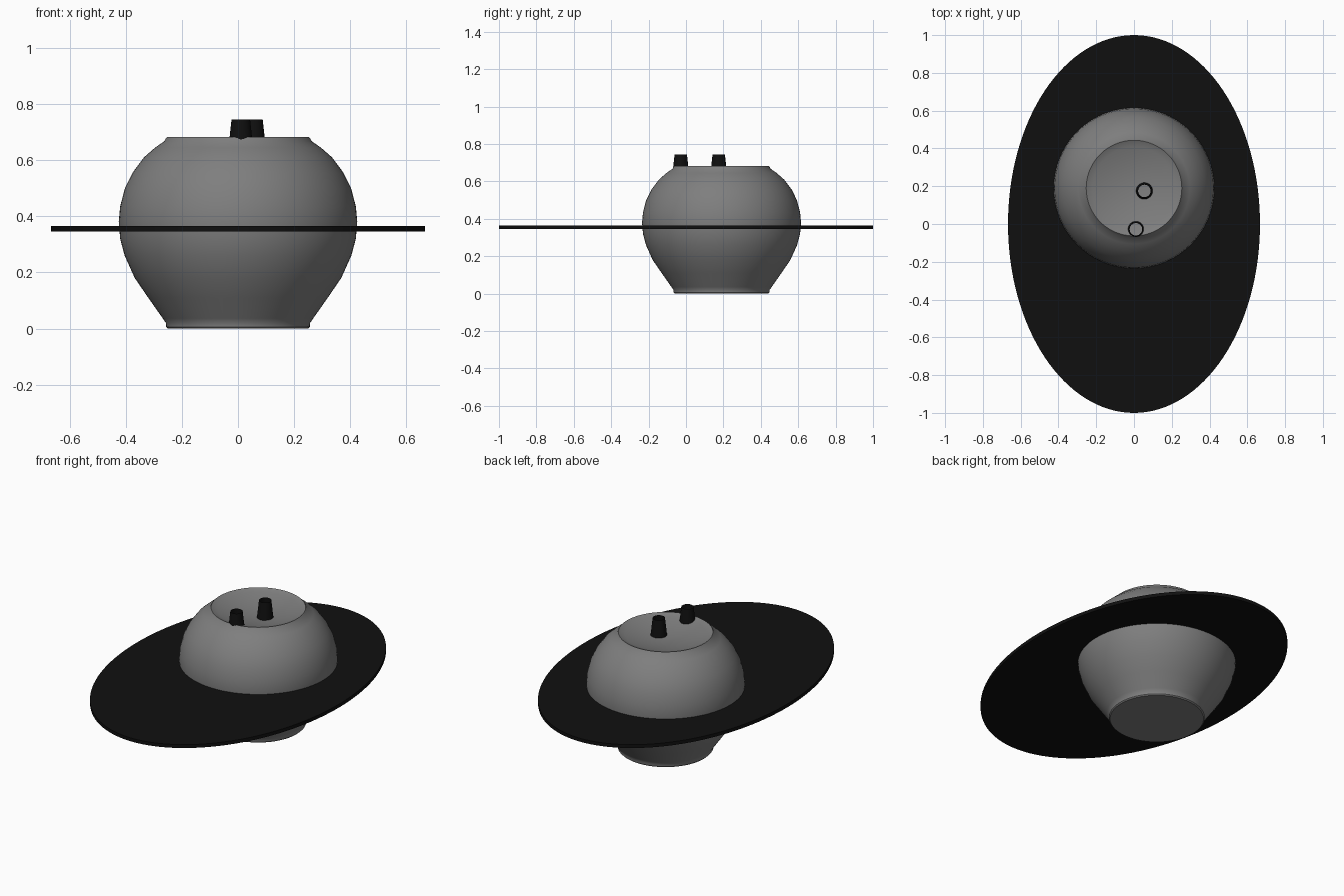
import bpy
import bmesh
import math

default = bpy.data.objects.get("Cube")
if default:
    bpy.data.objects.remove(default, do_unlink=True)


def make_material(name, value):
    mat = bpy.data.materials.new(name)
    mat.use_nodes = True
    color = (value, value, value, 1)
    mat.diffuse_color = color
    mat.node_tree.nodes["Principled BSDF"].inputs["Base Color"].default_value = color
    return mat


def lathe(name, profile, mat, location=(0, 0, 0), sides=96, scale=(1, 1, 1)):
    """Spin a (radius, height) profile around z."""
    bm = bmesh.new()
    verts = [bm.verts.new((r, 0, z)) for r, z in profile]
    edges = [bm.edges.new(pair) for pair in zip(verts, verts[1:])]
    bmesh.ops.spin(bm, geom=verts + edges, cent=(0, 0, 0), axis=(0, 0, 1),
                   angle=math.tau, steps=sides)
    bmesh.ops.remove_doubles(bm, verts=bm.verts, dist=0.0002)
    bmesh.ops.recalc_face_normals(bm, faces=bm.faces)
    for v in bm.verts:
        v.co.x *= scale[0]
        v.co.y *= scale[1]
    mesh = bpy.data.meshes.new(name)
    bm.to_mesh(mesh)
    bm.free()
    mesh.materials.append(mat)
    obj = bpy.data.objects.new(name, mesh)
    obj.location = location
    bpy.context.collection.objects.link(obj)
    bpy.ops.object.select_all(action="DESELECT")
    obj.select_set(True)
    bpy.context.view_layer.objects.active = obj
    bpy.ops.object.shade_smooth_by_angle(angle=math.radians(35))
    return obj


gray = make_material("mid_gray", 0.21)
black = make_material("black", 0.005)

# Round pot body: flat foot, bulging wall, rim and shallow dished top
wall = [(0, 0), (0.25, 0), (0.256, 0.006), (0.257, 0.02), (0.268, 0.036),
        (0.32, 0.11), (0.368, 0.18), (0.404, 0.26), (0.42, 0.32),
        (0.425, 0.38), (0.42, 0.435), (0.403, 0.5), (0.376, 0.555),
        (0.335, 0.61), (0.295, 0.645), (0.262, 0.668), (0.257, 0.678),
        (0.253, 0.682)]
dish = [(0.25 * (1 - t / 8), 0.68 - 0.04 * (1 - (1 - t / 8) ** 2)) for t in range(9)]
lathe("pot_body", wall + dish, gray, (0, 0.19, 0))

# Thin oval plate around the pot
lathe("oval_plate", [(0, 0.345), (1, 0.345), (1, 0.365), (0, 0.365)], black,
      sides=128, scale=(0.667, 1, 1))

# Two open tapered tubes on top
for name, x, y in (("front_tube", 0.01, -0.028), ("rear_tube", 0.055, 0.175)):
    lathe(name, [(0.044, 0.645), (0.033, 0.745)], black, (x, y, 0), sides=32)
